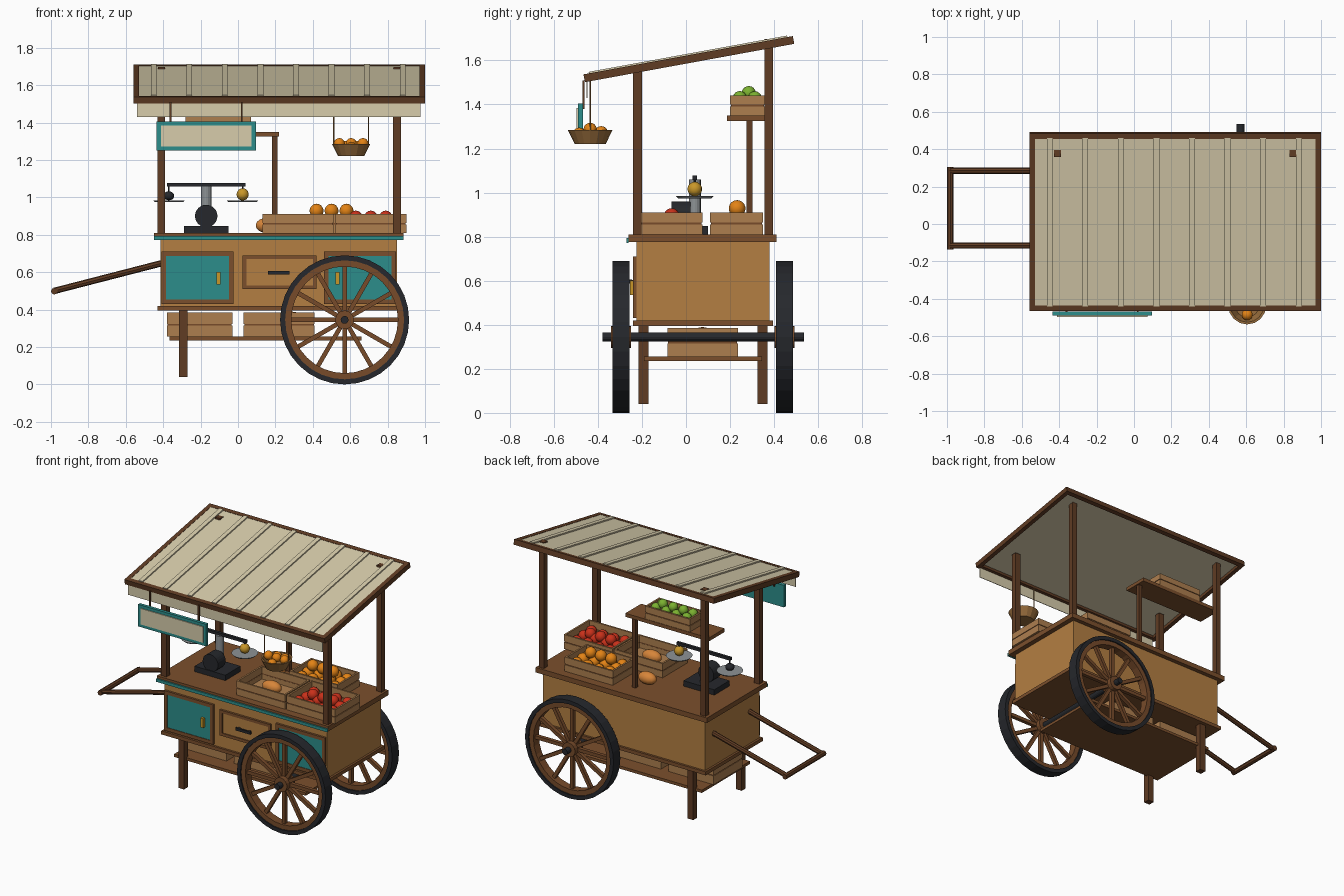
import bpy, bmesh, math, random
from mathutils import Vector, Matrix

if "Cube" in bpy.data.objects:
    bpy.data.objects.remove(bpy.data.objects["Cube"])

random.seed(4)


def mat(name, r, g, b):
    m = bpy.data.materials.new(name)
    m.diffuse_color = [(c / 255) ** 2.2 for c in (r, g, b)] + [1]
    m.use_nodes = True
    m.node_tree.nodes["Principled BSDF"].inputs["Base Color"].default_value = m.diffuse_color
    return m


DARK = mat("dark_wood", 96, 62, 40)
BODY = mat("honey_wood", 178, 126, 68)
TOP = mat("counter_wood", 122, 80, 48)
SPOKE = mat("wheel_wood", 118, 76, 46)
CRATE = mat("crate_wood", 172, 126, 80)
TEAL = mat("teal_paint", 48, 140, 138)
CREAM = mat("cream_canvas", 214, 203, 170)
BLACK = mat("black_iron", 42, 44, 48)
STEEL = mat("steel", 140, 145, 148)
GOLD = mat("brass", 200, 150, 45)
ORANGE = mat("orange_skin", 226, 130, 28)
RED = mat("red_skin", 200, 52, 32)
GREEN = mat("green_skin", 122, 176, 52)
LOAF = mat("melon_skin", 214, 132, 60)
WICKER = mat("wicker", 150, 108, 62)


def finish(name, bm, m, smooth=False):
    me = bpy.data.meshes.new(name)
    bmesh.ops.recalc_face_normals(bm, faces=bm.faces)
    for f in bm.faces:
        f.smooth = smooth
    bm.to_mesh(me)
    bm.free()
    ob = bpy.data.objects.new(name, me)
    bpy.context.collection.objects.link(ob)
    me.materials.append(m)
    return ob


def add_box(bm, x0, x1, y0, y1, z0, z1, M=Matrix()):
    T = Matrix.Translation(((x0 + x1) / 2, (y0 + y1) / 2, (z0 + z1) / 2))
    S = Matrix.Diagonal((x1 - x0, y1 - y0, z1 - z0, 1))
    bmesh.ops.create_cube(bm, size=1, matrix=M @ T @ S)


def boxes(name, m, *dims, M=Matrix()):
    bm = bmesh.new()
    for d in dims:
        add_box(bm, *d, M=M)
    return finish(name, bm, m)


def rod(name, a, b, r, m, n=12, r2=None):
    a, b = Vector(a), Vector(b)
    bm = bmesh.new()
    M = Matrix.Translation((a + b) / 2) @ (b - a).to_track_quat('Z', 'Y').to_matrix().to_4x4()
    bmesh.ops.create_cone(bm, cap_ends=True, segments=n, radius1=r, radius2=r if r2 is None else r2,
                          depth=(b - a).length, matrix=M)
    return finish(name, bm, m)


def balls(name, points, r, m, scale=(1, 1, 1)):
    bm = bmesh.new()
    for p in points:
        bmesh.ops.create_uvsphere(bm, u_segments=14, v_segments=9, radius=r,
                                  matrix=Matrix.Translation(p) @ Matrix.Diagonal((*scale, 1)))
    return finish(name, bm, m, True)


def lathe(name, profile, M, m, n=32):
    # closed profile of (radius, height) swept round z
    bm = bmesh.new()
    rings = [[bm.verts.new(M @ Vector((r * math.cos(2 * math.pi * i / n), r * math.sin(2 * math.pi * i / n), h)))
              for r, h in profile] for i in range(n)]
    k = len(profile)
    for i in range(n):
        for j in range(k):
            a, b = rings[i], rings[(i + 1) % n]
            bm.faces.new((a[j], b[j], b[(j + 1) % k], a[(j + 1) % k]))
    return finish(name, bm, m)


def crate(name, x0, x1, y0, y1, z0, z1):
    # slatted open box: two slats per side, floor and recessed liner
    t, zm, g = 0.012, (z0 + z1) / 2, 0.004
    d = [(x0 + t, x1 - t, y0 + t, y1 - t, z0, z0 + t)]
    for a, b in ((z0, zm - g), (zm + g, z1)):
        d += [(x0, x1, y0, y0 + t, a, b), (x0, x1, y1 - t, y1, a, b),
              (x0, x0 + t, y0 + t, y1 - t, a, b), (x1 - t, x1, y0 + t, y1 - t, a, b)]
    boxes(name, CRATE, *d)
    u, v = 0.004, 0.011
    boxes(name + "_seam", SPOKE, *[(*q, zm - g, zm + g) for q in (
        (x0 + u, x1 - u, y0 + u, y0 + v), (x0 + u, x1 - u, y1 - v, y1 - u),
        (x0 + u, x0 + v, y0 + v, y1 - v), (x1 - v, x1 - u, y0 + v, y1 - v))])


def fill(x0, x1, y0, y1, z, nx, ny):
    return [(x0 + (x1 - x0) * (i + .5) / nx, y0 + (y1 - y0) * (j + .5) / ny, z + random.uniform(-.005, .005))
            for i in range(nx) for j in range(ny)]


# cabinet
boxes("cabinet_body", BODY, (-.415, .85, -.225, .38, .415, .775))
boxes("base_ledge", TOP, (-.43, .865, -.24, .395, .395, .42))
boxes("counter_top", TOP, (-.45, .885, -.26, .41, .775, .81))
boxes("counter_trim", TEAL, (-.45, .885, -.27, -.26, .772, .793))


def frame(name, x0, x1, z0, z1, w, y0, y1, m):
    boxes(name, m, (x0, x1, y0, y1, z0, z0 + w), (x0, x1, y0, y1, z1 - w, z1),
          (x0, x0 + w, y0, y1, z0 + w, z1 - w), (x1 - w, x1, y0, y1, z0 + w, z1 - w))


# doors and drawer
for side, x0, kx in (("left", -.41, -.115), ("right", .46, .52)):
    frame(side + "_door_frame", x0, x0 + .385, .43, .71, .024, -.24, -.22, TOP)
    boxes(side + "_door_panel", TEAL, (x0 + .022, x0 + .363, -.236, -.22, .452, .688))
    boxes(side + "_door_handle", GOLD, (kx, kx + .022, -.255, -.235, .535, .60))
frame("drawer_frame", .025, .42, .51, .69, .02, -.24, -.22, TOP)
boxes("drawer_panel", BODY, (.045, .40, -.233, -.22, .53, .67))
boxes("drawer_handle", BLACK, (.16, .275, -.258, -.245, .588, .606),
      (.17, .182, -.246, -.23, .59, .604), (.253, .265, -.246, -.23, .59, .604))

# legs, lower shelf and push handle
for n, y in (("front", -.215), ("back", .325)):
    boxes(n + "_leg", DARK, (-.315, -.27, y, y + .045, .04, .40))
boxes("lower_shelf", TOP, (-.365, .66, -.19, .345, .235, .255))
for n, y in (("front", -.115), ("back", .285)):
    rod(n + "_push_bar", (-.40, y, .65), (-.982, y, .50), .017, DARK, 8)
rod("push_grip", (-.982, -.135, .498), (-.982, .305, .498), .018, DARK, 8)

# wheels and axle
rod("axle", (.57, -.38, .345), (.57, .535, .345), .021, BLACK)
for n, yc in (("front", -.295), ("back", .447)):
    M = Matrix.Translation((.57, yc, .345)) @ Matrix.Rotation(math.pi / 2, 4, 'X')
    lathe(n + "_tyre", [(.318, -.038), (.345, -.038), (.345, .038), (.318, .038)], M, BLACK)
    lathe(n + "_wheel_rim", [(.285, -.03), (.32, -.03), (.32, .03), (.285, .03)], M, SPOKE)
    rod(n + "_hub", (.57, yc - .045, .345), (.57, yc + .045, .345), .05, SPOKE, 16)
    bm = bmesh.new()
    for i in range(12):
        add_box(bm, .03, .295, -.012, .012, -.013, .013, M @ Matrix.Rotation(i * math.pi / 6, 4, 'Z'))
    finish(n + "_wheel_spokes", bm, SPOKE)

# canopy posts
for n, x in (("left", -.41), ("right", .85)):
    boxes(n + "_front_post", DARK, (x - .021, x + .021, -.24, -.20, .80, 1.55))
    boxes(n + "_back_post", DARK, (x - .019, x + .019, .357, .395, .80, 1.697))

# sloping roof with frame, ribs and valance
R = Matrix.Translation((.22, .013, 1.606)) @ Matrix.Rotation(math.atan(.183), 4, 'X')
L = .483
boxes("roof_panel", CREAM, (-.765, .765, -L + .01, L - .01, .004, .016), M=R)
boxes("roof_frame", DARK, (-.78, .78, -L, -L + .03, -.018, .018), (-.78, .78, L - .03, L, -.018, .018),
      (-.78, -.75, -L + .03, L - .03, -.018, .018), (.75, .78, -L + .03, L - .03, -.018, .018), M=R)
boxes("roof_ribs", CREAM, *[(-.67 + .19 * i - .015, -.67 + .19 * i + .015, -L + .025, L - .025, .014, .025)
                            for i in range(8)], M=R)
boxes("valance", CREAM, (-.54, .975, -.452, -.448, 1.43, 1.515))

# hanging sign, left blank
boxes("sign_board", TEAL, (-.435, .095, -.49, -.468, 1.25, 1.405))
boxes("sign_face", CREAM, (-.413, .073, -.496, -.488, 1.272, 1.384))
boxes("sign_hangers", DARK, *[(x - .005, x + .005, -.47, -.46, 1.38, 1.51) for x in (-.36, .02)])

# upper shelf with green fruit
boxes("upper_shelf", TOP, (-.43, .22, .185, .36, 1.325, 1.35))
boxes("shelf_post", DARK, (.182, .21, .275, .302, .80, 1.33))
crate("shelf_crate", -.28, .07, .2, .357, 1.35, 1.44)
balls("green_fruit", fill(-.265, .055, .21, .347, 1.425, 4, 2)
      + [(x, .285, 1.452) for x in (-.18, -.1, -.02)], .032, GREEN)

# counter crates
crate("melon_crate", .13, .51, -.205, .075, .81, .91)
balls("melon", [(.31, -.065, .862)], .042, LOAF, (1.7, 1, 1))
crate("red_fruit_crate", .52, .90, -.205, .075, .81, .91)
balls("red_fruit", fill(.535, .885, -.19, .06, .862, 4, 3)
      + [(x, -.065, .893) for x in (.63, .71, .79)], .036, RED)
crate("orange_crate", .325, .70, .11, .35, .81, .91)
balls("oranges", fill(.34, .685, .125, .335, .868, 4, 3)
      + [(x, .232, .928) for x in (.42, .50, .58)], .038, ORANGE)
balls("loose_melon", [(.16, .2, .85)], .042, LOAF, (1.6, 1, 1))

# lower crates
crate("lower_left_crate", -.38, -.03, -.085, .235, .255, .385)
crate("lower_right_crate", .03, .41, -.085, .235, .255, .385)
balls("lower_melon", [(.28, .075, .342)], .048, LOAF, (1.6, 1, 1))

# balance scale
boxes("scale_base", BLACK, (-.29, -.05, -.07, .10, .81, .848))
rod("scale_column", (-.17, .04, .84), (-.17, .04, 1.06), .027, STEEL, 16)
rod("scale_dial", (-.17, -.065, .90), (-.17, .02, .90), .06, BLACK, 24)
boxes("scale_beam", BLACK, (-.38, .04, .03, .05, 1.057, 1.077))
for n, x in (("left", -.37), ("right", .025)):
    rod(n + "_scale_pan", (x, .04, .974), (x, .04, .984), .075, STEEL, 24, .085)
    rod(n + "_pan_link", (x, .04, .98), (x, .04, 1.06), .005, BLACK, 6)
balls("scale_weight", [(-.37, .04, 1.008)], .03, BLACK, (1, 1, .8))
balls("weighed_fruit", [(.025, .04, 1.016)], .033, GOLD)

# hanging basket
lathe("hanging_basket", [(.001, 1.22), (.07, 1.22), (.102, 1.285), (.09, 1.285), (.064, 1.23), (.001, 1.23)],
      Matrix.Translation((.605, -.435, 0)), WICKER, 16)
for n, x in (("left", .512), ("right", .698)):
    rod(n + "_basket_cord", (x, -.435, 1.28), (x, -.435, 1.515), .004, WICKER, 6)
balls("basket_oranges", [(x, -.435, 1.287) for x in (.542, .605, .668)]
      + [(.575, -.385, 1.272), (.635, -.385, 1.272), (.605, -.485, 1.265)], .03, ORANGE)
